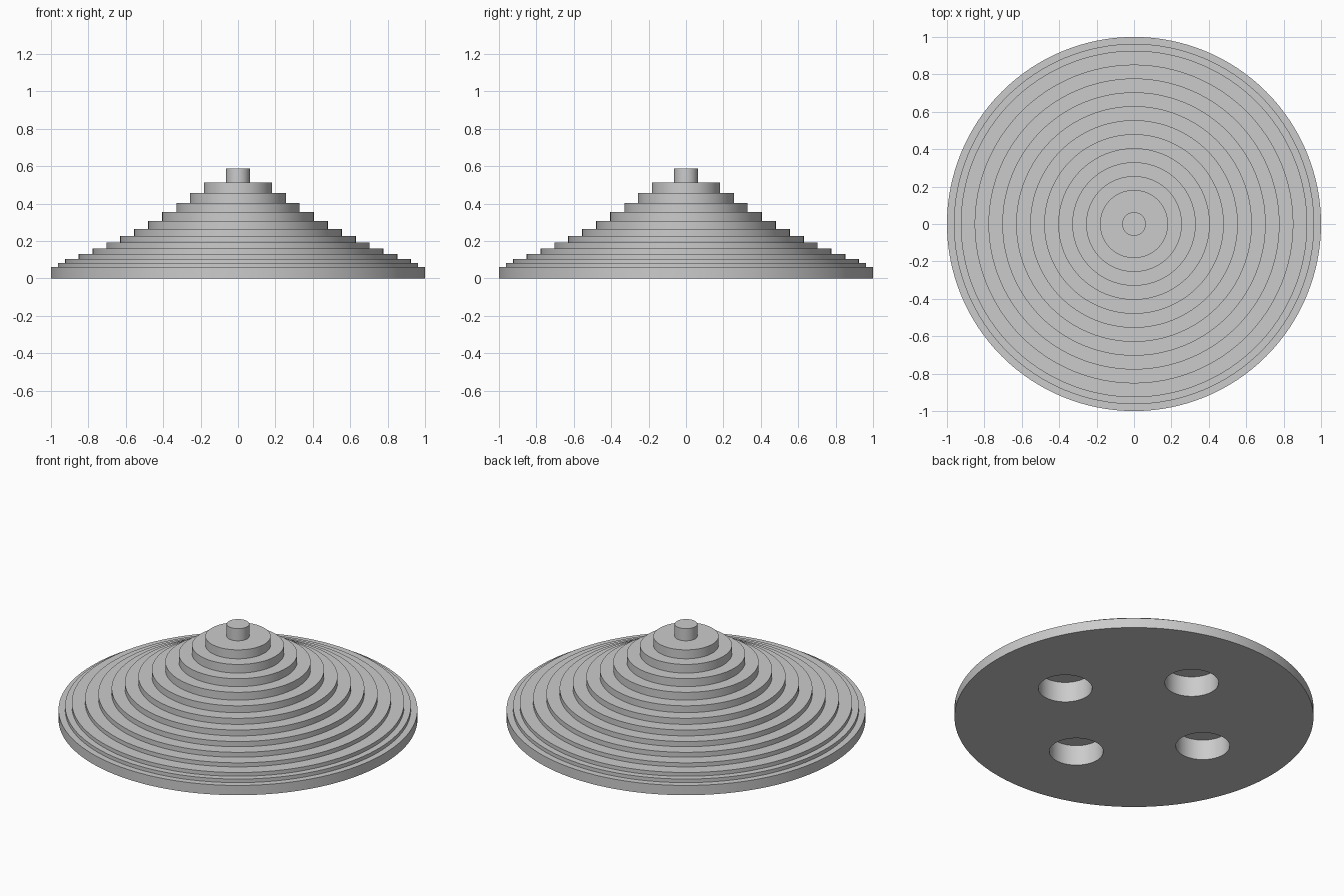
import bpy, math

SEGMENTS = 128

cube = bpy.data.objects.get("Cube")
if cube:
    bpy.data.objects.remove(cube, do_unlink=True)

grey = bpy.data.materials.new("mid_grey")
grey.use_nodes = True
colour = (0.6, 0.6, 0.6, 1.0)
grey.diffuse_color = colour
grey.node_tree.nodes["Principled BSDF"].inputs["Base Color"].default_value = colour


def lathe(name, profile):
    """Closed solid of revolution from (radius, height) points, bottom to top."""
    verts, faces = [], []
    for r, z in profile:
        for i in range(SEGMENTS):
            a = 2 * math.pi * i / SEGMENTS
            verts.append((r * math.cos(a), r * math.sin(a), z))
    for k in range(len(profile) - 1):
        lo, hi = k * SEGMENTS, (k + 1) * SEGMENTS
        for i in range(SEGMENTS):
            j = (i + 1) % SEGMENTS
            faces.append((lo + i, lo + j, hi + j, hi + i))
    faces.append(tuple(reversed(range(SEGMENTS))))
    faces.append(tuple(range(len(verts) - SEGMENTS, len(verts))))
    mesh = bpy.data.meshes.new(name)
    mesh.from_pydata(verts, [], faces)
    mesh.materials.append(grey)
    obj = bpy.data.objects.new(name, mesh)
    bpy.context.collection.objects.link(obj)
    return obj


def activate(obj):
    bpy.ops.object.select_all(action="DESELECT")
    obj.select_set(True)
    bpy.context.view_layer.objects.active = obj


# Stepped cone: (radius, top height) of each tier, with the thin peg on top
tiers = [(1.0, 0.06), (0.963, 0.082), (0.926, 0.105), (0.852, 0.13),
         (0.778, 0.16), (0.704, 0.192), (0.63, 0.228), (0.555, 0.265),
         (0.48, 0.307), (0.405, 0.355), (0.33, 0.404), (0.256, 0.457),
         (0.182, 0.512), (0.063, 0.587)]
profile, base = [], 0.0
for radius, top in tiers:
    profile += [(radius, base), (radius, top)]
    base = top
body = lathe("stepped_cone", profile)

# Four blind round sockets in the underside
for n in range(4):
    angle = n * math.pi / 2
    cutter = lathe("socket_cutter", [(0.15, -0.1), (0.15, 0.125)])
    cutter.location = (0.5 * math.cos(angle), 0.5 * math.sin(angle), 0)
    cutter.hide_render = True
    bpy.context.view_layer.update()
    cut = body.modifiers.new("socket", "BOOLEAN")
    cut.operation = "DIFFERENCE"
    cut.solver = "EXACT"
    cut.object = cutter
    activate(body)
    bpy.ops.object.modifier_apply(modifier=cut.name)
    bpy.data.objects.remove(cutter, do_unlink=True)

activate(body)
bpy.ops.object.shade_smooth_by_angle(angle=math.radians(30))
